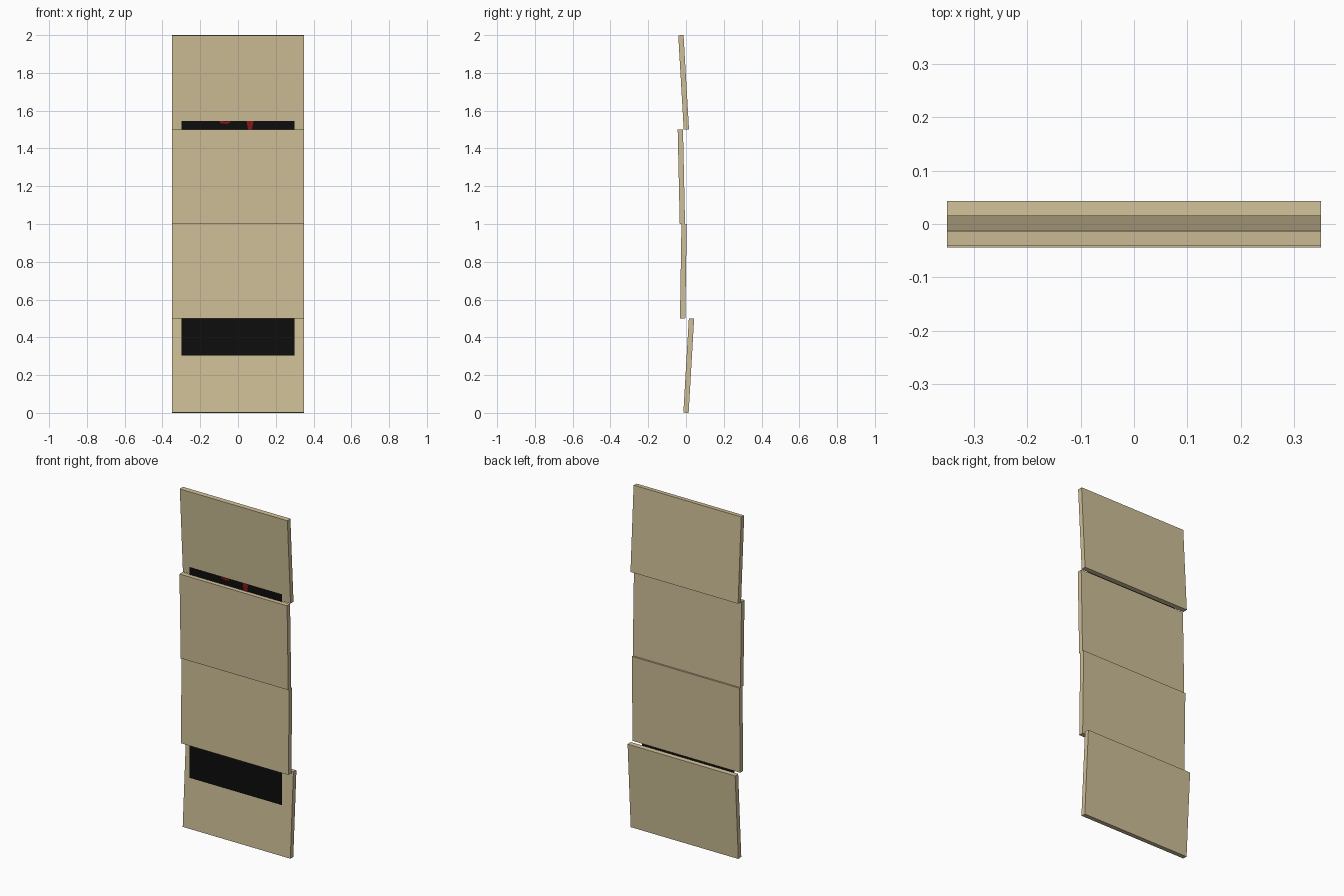
import bpy, bmesh, math
from mathutils import Matrix

if "Cube" in bpy.data.objects:
    bpy.data.objects.remove(bpy.data.objects["Cube"])


def material(name, color):
    m = bpy.data.materials.new(name)
    m.diffuse_color = (*color, 1)
    m.use_nodes = True
    m.node_tree.nodes["Principled BSDF"].inputs["Base Color"].default_value = m.diffuse_color
    return m


tan = material("tan_board", (0.62, 0.52, 0.31))
black = material("black_screen", (0.004, 0.004, 0.004))
red = material("dark_red", (0.25, 0.008, 0.008))


def add_object(name, bm, mat):
    mesh = bpy.data.meshes.new(name)
    bm.to_mesh(mesh)
    bm.free()
    mesh.materials.append(mat)
    obj = bpy.data.objects.new(name, mesh)
    bpy.context.collection.objects.link(obj)
    return obj


def board(name, z_mid, y_bottom, y_top):
    """Thin half-unit board leaning from y_bottom to y_top."""
    bm = bmesh.new()
    lean = math.atan2(y_bottom - y_top, 0.5)
    bmesh.ops.create_cube(bm, size=1, matrix=(
        Matrix.Translation((0, (y_bottom + y_top) / 2, z_mid))
        @ Matrix.Rotation(lean, 4, 'X')
        @ Matrix.Diagonal((0.7, 0.028, 0.5, 1))))
    return add_object(name, bm, tan)


def sheet(name, points, y, mat):
    """Flat upright sheet facing the front."""
    bm = bmesh.new()
    bm.faces.new([bm.verts.new((x, y, z)) for x, z in points])
    return add_object(name, bm, mat)


# Four stacked boards, each with its own slight lean
board("bottom_board", 0.25, 0.0, 0.029)
board("lower_middle_board", 0.75, -0.018, -0.010)
board("upper_middle_board", 1.25, -0.019, -0.030)
board("top_board", 1.75, 0.002, -0.027)

# Black sheet held between the boards
sheet("black_sheet", [(-0.3, 0.305), (0.3, 0.305), (0.3, 1.545), (-0.3, 1.545)],
      -0.02, black)

# Red painted marks near the top of the sheet
sheet("red_mark_right", [(0.055, 1.49), (0.072, 1.49), (0.082, 1.545), (0.045, 1.545)],
      -0.0215, red)
sheet("red_mark_left", [(-0.06, 1.53), (-0.04, 1.537), (-0.04, 1.542), (-0.1, 1.545), (-0.09, 1.533)],
      -0.0215, red)
